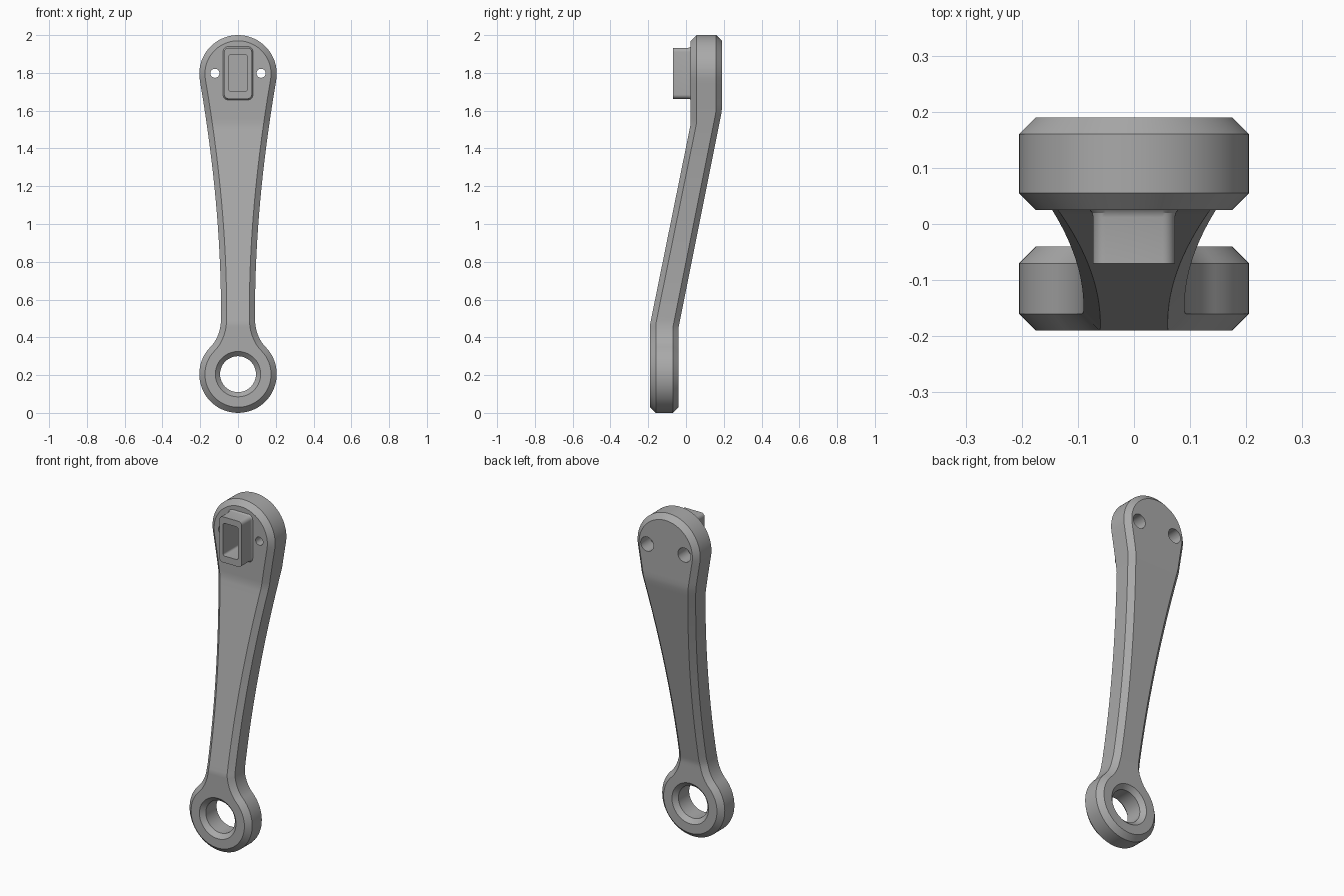
import bpy, bmesh
from math import sin, cos, pi
from mathutils import Vector
from mathutils.geometry import interpolate_bezier

if "Cube" in bpy.data.objects:
    bpy.data.objects.remove(bpy.data.objects["Cube"])

metal = bpy.data.materials.new("grey metal")
metal.use_nodes = True
GREY = (0.4, 0.4, 0.4, 1)
metal.diffuse_color = GREY
metal.node_tree.nodes["Principled BSDF"].inputs["Base Color"].default_value = GREY


def loft(name, rings):
    """Join mirrored rings front to back, closing both ends with strips."""
    bm = bmesh.new()
    rows = [[bm.verts.new(p) for p in ring] for ring in rings]
    n = len(rows[0])
    for a, b in zip(rows, rows[1:]):
        for i in range(n):
            j = (i + 1) % n
            bm.faces.new((a[i], a[j], b[j], b[i]))
    for row in (rows[0], rows[-1]):
        for i in range(n // 2 - 1):
            bm.faces.new((row[i], row[i + 1], row[n - 2 - i], row[n - 1 - i]))
    bmesh.ops.recalc_face_normals(bm, faces=bm.faces)
    mesh = bpy.data.meshes.new(name)
    bm.to_mesh(mesh)
    bm.free()
    mesh.materials.append(metal)
    obj = bpy.data.objects.new(name, mesh)
    bpy.context.collection.objects.link(obj)
    return obj


def mirrored(half):
    return half + [Vector((-p.x, p.y)) for p in reversed(half)]


def arc(cz, r, start, end, steps):
    return [Vector((r * sin(a), cz + r * cos(a)))
            for a in (start + (end - start) * k / steps for k in range(steps + 1))]


def curve(points, steps):
    flat = interpolate_bezier(*[Vector((x, z, 0)) for x, z in points], steps)
    return [p.xy for p in flat]


def round_bar(name, x, z, sections, sides=32):
    """Turned shape along y from (y, radius) pairs."""
    half = arc(0, 1, pi / sides, pi - pi / sides, sides // 2 - 1)
    return loft(name, [[(x + p.x * r, y, z + p.y * r) for p in mirrored(half)]
                       for y, r in sections])


def rounded_box(name, z, sections):
    """Rounded rectangle along y from (y, half width, half height, corner) sets."""
    rings = []
    for y, w, h, r in sections:
        top = [p + Vector((w - r, h - r)) for p in arc(0, r, 0, pi / 2, 6)]
        low = [Vector((p.x, -p.y)) for p in reversed(top)]
        rings.append([(p.x, y, z + p.y) for p in mirrored(top + low)])
    return loft(name, rings)


def bend(z, z0, z1, y0, y1):
    t = min(max((z - z0) / (z1 - z0), 0), 1)
    return y0 + (y1 - y0) * t


# Arm outline: round head, tapering shank, round eye
EYE_Z, HEAD_Z, R, CHAMFER = 0.205, 1.795, 0.205, 0.03
half = arc(HEAD_Z, R, 0.03, pi / 2 + 0.12, 24)
half += curve([(0.202, 1.76), (0.134, 1.36), (0.09, 0.95), (0.09, 0.53)], 48)[1:]
half += curve([(0.09, 0.5), (0.09, 0.44), (0.11, 0.385), (0.145, 0.35)], 14)
half += arc(EYE_Z, R, pi / 4, pi - 0.03, 24)[1:]
outer = mirrored(half)
inner = []
for i, p in enumerate(outer):
    d = (outer[(i + 1) % len(outer)] - outer[i - 1]).normalized()
    inner.append(p + Vector((d.y, -d.x)) * CHAMFER)


def front(z):
    return bend(z, 0.47, 1.53, -0.19, 0.025)


def back(z):
    return bend(z, 0.45, 1.6, -0.04, 0.19)


arm = loft("crank_arm", [
    [(p.x, front(p.y), p.y) for p in inner],
    [(p.x, front(p.y) + CHAMFER, p.y) for p in outer],
    [(p.x, back(p.y) - CHAMFER, p.y) for p in outer],
    [(p.x, back(p.y), p.y) for p in inner]])

# Socket post with a small fillet at its foot
post = rounded_box("socket_post", 1.798, [
    (-0.07, 0.073, 0.135, 0.022), (0.012, 0.073, 0.135, 0.022),
    (0.02, 0.075, 0.137, 0.024), (0.026, 0.08, 0.142, 0.028),
    (0.05, 0.08, 0.142, 0.028)])

# Cutters: socket pocket, chamfered eye bore, counterbored screw holes
pocket = rounded_box("pocket_cutter", 1.8, [
    (-0.2, 0.049, 0.097, 0.012), (0.15, 0.049, 0.097, 0.012)])
bore = round_bar("bore_cutter", 0, EYE_Z, [
    (-0.22, 0.15), (-0.165, 0.095), (-0.065, 0.095), (-0.01, 0.15)], 64)
screws = [round_bar("screw_cutter", s * 0.122, 1.798, [
    (-0.1, 0.024), (0.1, 0.024), (0.1001, 0.042), (0.3, 0.042)]) for s in (-1, 1)]


def cut(obj, cutter, operation="DIFFERENCE"):
    mod = obj.modifiers.new("cut", "BOOLEAN")
    mod.operation, mod.object, mod.solver = operation, cutter, "EXACT"
    bpy.context.view_layer.objects.active = obj
    bpy.ops.object.modifier_apply(modifier=mod.name)


cut(arm, post, "UNION")
for cutter in [pocket, bore] + screws:
    cut(arm, cutter)
for helper in [post, pocket, bore] + screws:
    bpy.data.objects.remove(helper)

bpy.ops.object.select_all(action="DESELECT")
arm.select_set(True)
bpy.context.view_layer.objects.active = arm
bpy.ops.object.shade_smooth_by_angle(angle=0.45)
